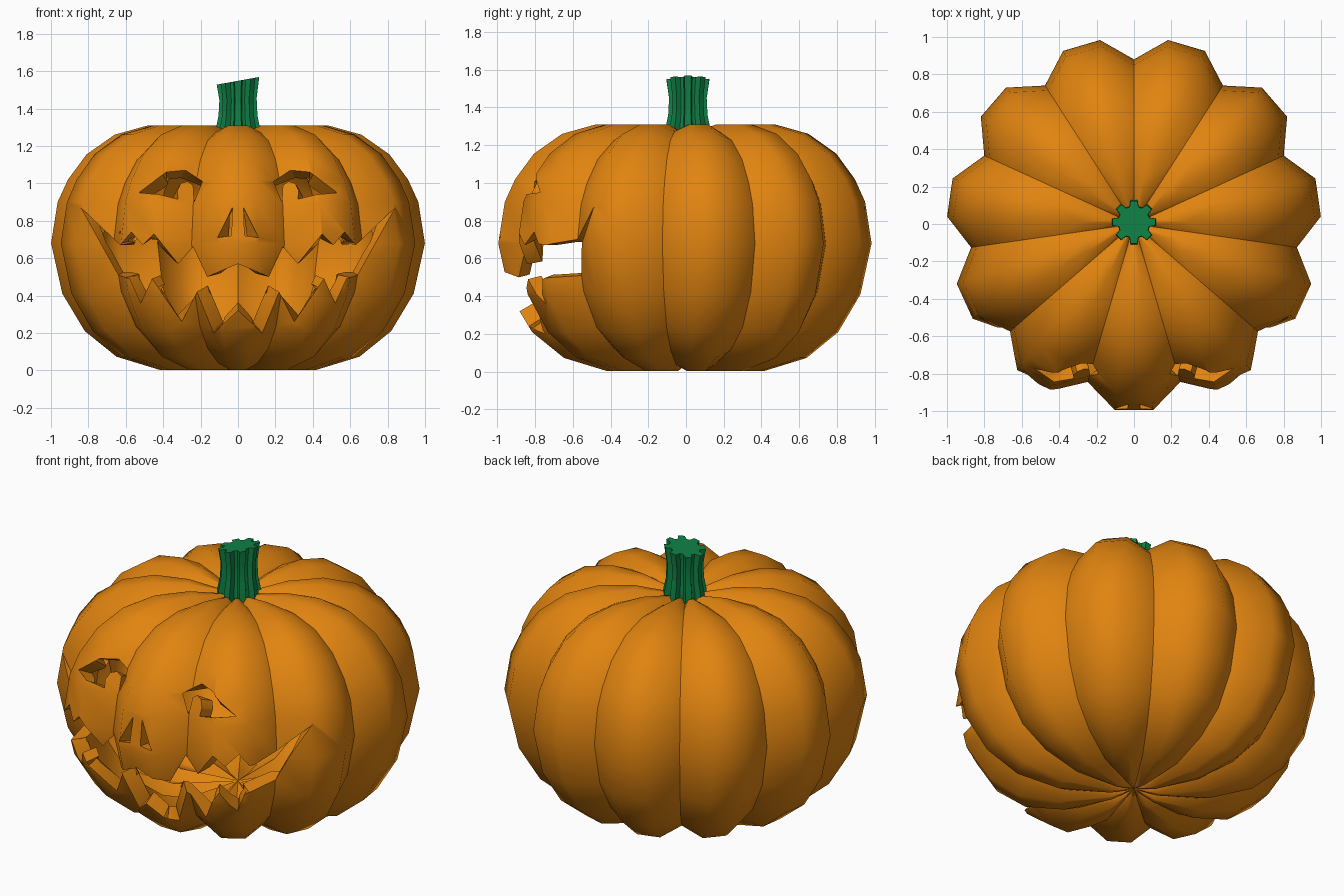
import bpy, bmesh
from math import sin, cos, pi, radians
from mathutils.bvhtree import BVHTree

if "Cube" in bpy.data.objects:
    bpy.data.objects.remove(bpy.data.objects["Cube"])


def material(name, rgb):
    m = bpy.data.materials.new(name)
    m.diffuse_color = (*rgb, 1)
    m.use_nodes = True
    m.node_tree.nodes["Principled BSDF"].inputs["Base Color"].default_value = m.diffuse_color
    return m


def add_object(name, bm, mat=None):
    bmesh.ops.recalc_face_normals(bm, faces=bm.faces[:])
    me = bpy.data.meshes.new(name)
    bm.to_mesh(me)
    bm.free()
    ob = bpy.data.objects.new(name, me)
    bpy.context.collection.objects.link(ob)
    if mat:
        me.materials.append(mat)
    return ob


def bridge(bm, a, b):
    n = len(a)
    for i in range(n):
        bm.faces.new((a[i], a[(i + 1) % n], b[(i + 1) % n], b[i]))


def smooth(ob, angle):
    bpy.ops.object.select_all(action='DESELECT')
    ob.select_set(True)
    bpy.context.view_layer.objects.active = ob
    bpy.ops.object.shade_smooth_by_angle(angle=radians(angle))


orange = material("pumpkin_skin", (0.75, 0.23, 0.005))
green = material("stem_green", (0.005, 0.22, 0.06))

# Ribbed body: 11 lobes, each one groove point and two crest points
PROFILE = [(0.13, 0.015), (0.42, 0.015), (0.65, 0.085), (0.82, 0.21), (0.94, 0.41),
           (1.0, 0.68), (0.965, 0.90), (0.91, 1.02), (0.81, 1.155),
           (0.66, 1.26), (0.48, 1.31), (0.28, 1.31), (0.10, 1.275)]
LOBES = 11
bm = bmesh.new()
rings = []
for r, z in PROFILE:
    ring = []
    for k in range(LOBES):
        for frac, rs, zs in ((0, 0.88, 0.945), (0.32, 1, 1), (0.68, 1, 1)):
            a = pi / 2 + (k + frac) * 2 * pi / LOBES
            ring.append(bm.verts.new((r * rs * cos(a), r * rs * sin(a),
                                      0.65 + (z - 0.65) * zs)))
    rings.append(ring)
for a, b in zip(rings, rings[1:]):
    bridge(bm, a, b)
for ring, z in ((rings[0], 0.05), (rings[-1], 1.23)):
    pole = bm.verts.new((0, 0, z))
    for i in range(len(ring)):
        bm.faces.new((ring[i], ring[(i + 1) % len(ring)], pole))
for v in bm.verts:
    v.co.z = max(v.co.z - 0.012, 0) if v.co.z < 0.1 else v.co.z
bmesh.ops.triangulate(bm, faces=bm.faces[:])
bmesh.ops.recalc_face_normals(bm, faces=bm.faces[:])
skin = BVHTree.FromBMesh(bm)
body = add_object("pumpkin_body", bm, orange)

# Face outlines (x, z): eye with rounded pupil tab, nostril, half mouth edges
eye = [(0.19, 1.01), (0.28, 1.07), (0.385, 1.06), (0.53, 0.95), (0.42, 0.94), (0.32, 0.915),
       (0.325, 0.96), (0.305, 1.0), (0.27, 1.01), (0.24, 0.99), (0.235, 0.90)]
nostril = [(0.03, 0.87), (0.11, 0.71), (0.035, 0.72)]
upper = [(0.57, 0.74), (0.45, 0.73), (0.32, 0.57), (0.24, 0.66), (0.165, 0.50)]
upper = [(0.84, 0.87), (0.63, 0.67), (0.57, 0.74), (0.51, 0.67)] + upper[1:]
lower = [(0.64, 0.51), (0.58, 0.49), (0.52, 0.36), (0.46, 0.49), (0.30, 0.26),
         (0.22, 0.42), (0.13, 0.20)]


def mirror(pts):
    return [(-x, z) for x, z in pts]


mouth = (upper + [(0, 0.57)] + mirror(upper)[::-1]
         + mirror(lower) + [(0, 0.32)] + lower[::-1])

# Carving cutter
bm = bmesh.new()
for pts in (eye, mirror(eye), nostril, mirror(nostril), mouth):
    front = [bm.verts.new((x, -1.3, z)) for x, z in pts]
    back = [bm.verts.new((x, -0.1, z)) for x, z in pts]
    bridge(bm, front, back)
    bm.faces.new(front)
    bm.faces.new(back[::-1])
cutter = add_object("face_cutter", bm)
cutter.hide_render = True
mod = body.modifiers.new("carve", 'BOOLEAN')
mod.operation = 'DIFFERENCE'
mod.solver = 'EXACT'
mod.object = cutter
deps = bpy.context.evaluated_depsgraph_get()
carved = bpy.data.meshes.new_from_object(body.evaluated_get(deps))
body.modifiers.clear()

# Keep only the outer skin, then thicken it inwards
bm = bmesh.new()
bm.from_mesh(carved)
bmesh.ops.triangulate(bm, faces=bm.faces[:])
inner = [f for f in bm.faces
         if skin.find_nearest(f.calc_center_median())[3] > 0.002]
bmesh.ops.delete(bm, geom=inner, context='FACES')
bm.to_mesh(body.data)
bm.free()
bpy.data.objects.remove(cutter)
smooth(body, 50)
shell = body.modifiers.new("shell", 'SOLIDIFY')
shell.thickness = 0.085
shell.offset = -1
bpy.ops.object.modifier_apply(modifier="shell")
smooth(body, 50)

# Fluted stem with a slanted top
TEETH = 8
bm = bmesh.new()
rings = []
for z, s, slant in ((1.20, 1.0, 0), (1.29, 1.0, 0), (1.36, 0.88, 0),
                    (1.45, 0.84, 0.06), (1.548, 0.96, 0.18)):
    ring = []
    for k in range(TEETH):
        for off, r in ((-0.36, 0.088), (-0.2, 0.12), (0.2, 0.12), (0.36, 0.088)):
            a = (k + off) * 2 * pi / TEETH
            x, y = r * s * cos(a), r * s * sin(a) + 0.01
            ring.append(bm.verts.new((x, y, z + x * slant)))
    rings.append(ring)
for a, b in zip(rings, rings[1:]):
    bridge(bm, a, b)
bm.faces.new(rings[0][::-1])
bm.faces.new(rings[-1])
stem = add_object("stem", bm, green)
smooth(stem, 30)
